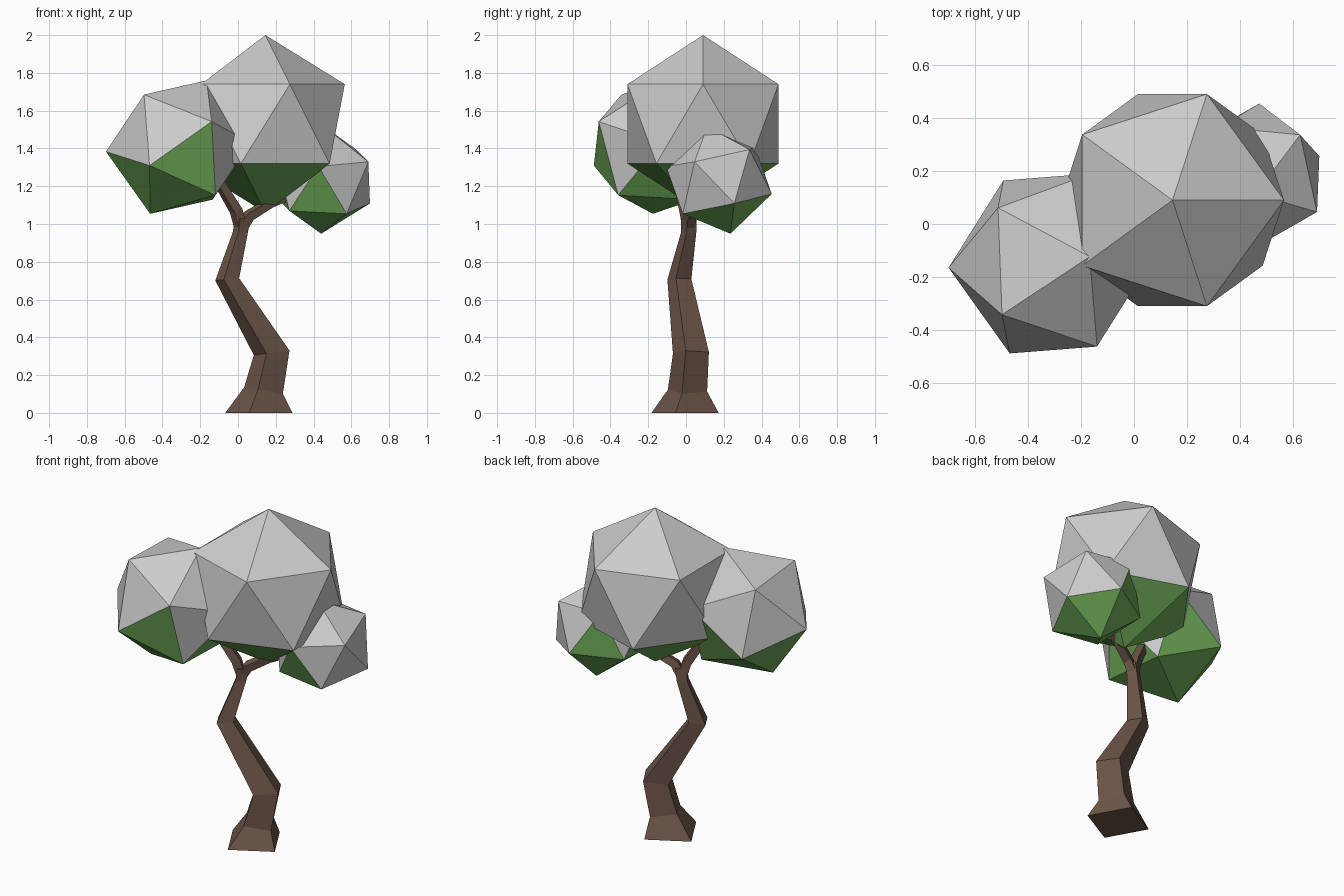
import bpy, bmesh
from math import cos, sin, radians
from mathutils import Vector, Matrix

if "Cube" in bpy.data.objects:
    bpy.data.objects.remove(bpy.data.objects["Cube"])


def material(name, rgb):
    m = bpy.data.materials.new(name)
    m.diffuse_color = (*rgb, 1)
    m.use_nodes = True
    m.node_tree.nodes["Principled BSDF"].inputs["Base Color"].default_value = m.diffuse_color
    return m


bark = material("bark", (0.15, 0.09, 0.065))
green = material("leaf_green", (0.16, 0.42, 0.10))


def finish(bm, name, mats):
    bmesh.ops.recalc_face_normals(bm, faces=bm.faces)
    mesh = bpy.data.meshes.new(name)
    bm.to_mesh(mesh)
    bm.free()
    for m in mats:
        mesh.materials.append(m)
    ob = bpy.data.objects.new(name, mesh)
    bpy.context.collection.objects.link(ob)
    return ob


def square_loft(name, rings):
    """Four-sided limb through rings of (centre, radius, normal)."""
    bm = bmesh.new()
    loops = []
    for centre, r, normal in rings:
        rot = Vector((0, 0, 1)).rotation_difference(Vector(normal))
        angles = [radians(-16 + 90 * k) for k in range(4)]
        loops.append([bm.verts.new(Vector(centre) + rot @ Vector((r * cos(a), r * sin(a), 0)))
                      for a in angles])
    for lo, hi in zip(loops, loops[1:]):
        for k in range(4):
            j = (k + 1) % 4
            bm.faces.new((lo[k], lo[j], hi[j], hi[k]))
    bm.faces.new(loops[0][::-1])
    bm.faces.new(loops[-1])
    return finish(bm, name, [bark])


def foliage(name, centre, radius, under, side, tilt):
    """Icosahedron with a vertex along `under` and a neighbour along `side`;
    faces on the under side are green, the rest stay grey."""
    bm = bmesh.new()
    bmesh.ops.create_icosphere(bm, subdivisions=1, radius=radius)
    green_dir = Vector((0, 0, 1)) - tilt * Vector((0.894, 0, 0.447))
    for f in bm.faces:
        n = f.calc_center_median().normalized()
        f.material_index = 1 if n.dot(green_dir) > 0.215 else 0
    z = Vector(under).normalized()
    x = Vector(side)
    x = (x - z * x.dot(z)).normalized()
    rot = Matrix((x, z.cross(x), z)).transposed()
    bm.transform(Matrix.Translation(centre) @ rot.to_4x4())
    return finish(bm, name, [None, green])


# Crooked trunk with a flared foot
square_loft("trunk", [
    ((0.11, -0.005, 0.0), 0.185, (0, 0, 1)),
    ((0.135, 0.008, 0.118), 0.108, (0.17, 0, 1)),
    ((0.178, 0.026, 0.318), 0.099, (-0.13, 0, 1)),
    ((-0.057, -0.035, 0.707), 0.066, (-0.1, 0, 1)),
    ((0.012, 0.014, 0.955), 0.042, (0, 0, 1)),
    ((0.025, 0.014, 1.03), 0.042, (0, 0, 1)),
])

# Forked branches reaching into the foliage
square_loft("left_branch", [
    ((0.015, 0.014, 0.98), 0.036, (-0.2, 0, 1)),
    ((-0.01, 0.0, 1.07), 0.036, (-0.4, -0.1, 1)),
    ((-0.10, -0.04, 1.22), 0.030, (-0.5, -0.2, 1)),
    ((-0.17, -0.08, 1.33), 0.024, (-0.5, -0.2, 1)),
])
square_loft("right_branch", [
    ((0.018, 0.014, 0.98), 0.036, (0.3, 0, 1)),
    ((0.06, 0.02, 1.045), 0.034, (0.8, 0.1, 0.8)),
    ((0.17, 0.06, 1.11), 0.030, (1, 0.3, 0.5)),
    ((0.32, 0.11, 1.17), 0.024, (1, 0.3, 0.4)),
])

# Three foliage clumps
foliage("main_foliage", (0.145, 0.09, 1.53), 0.47, (0, 0, -1), (-1, 0, 0), 0)
foliage("left_foliage", (-0.316, -0.149, 1.407), 0.384,
        (-0.149, -0.026, -0.352), (-0.389, -0.016, -0.027), 0.3)
foliage("right_foliage", (0.449, 0.174, 1.232), 0.29,
        (-0.009, 0.061, -0.282), (0.251, 0.081, -0.117), 0.3)
